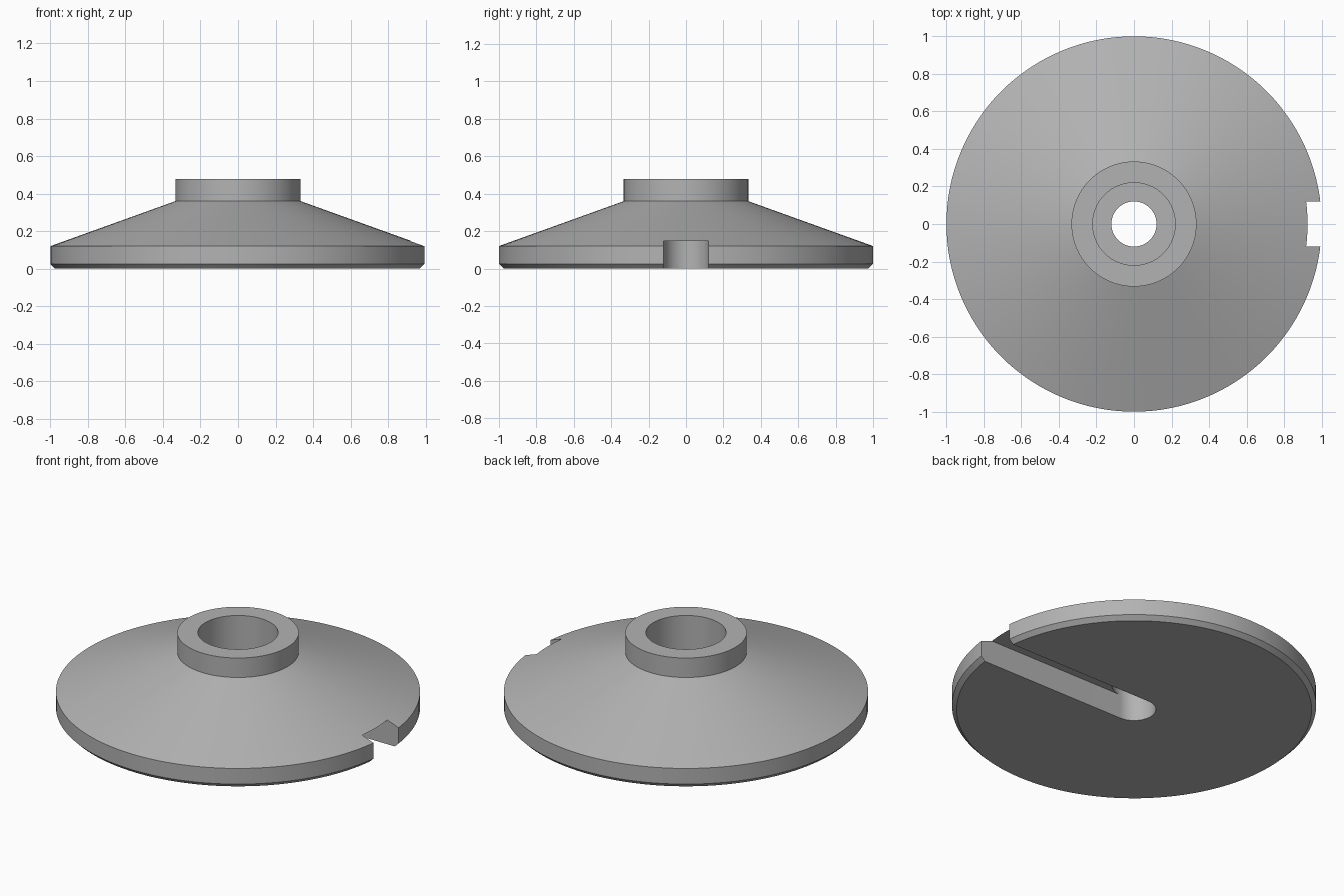
import bpy, bmesh, math
from mathutils import Vector

cube = bpy.data.objects.get("Cube")
if cube:
    bpy.data.objects.remove(cube, do_unlink=True)

SEGMENTS = 128
HOLE = 0.12
SLOT_TOP = 0.147


def make_object(name, bm):
    bmesh.ops.recalc_face_normals(bm, faces=bm.faces)
    mesh = bpy.data.meshes.new(name)
    bm.to_mesh(mesh)
    bm.free()
    obj = bpy.data.objects.new(name, mesh)
    bpy.context.collection.objects.link(obj)
    return obj


# Plain grey material
grey = bpy.data.materials.new("plain grey")
grey.use_nodes = True
colour = (0.45, 0.45, 0.45, 1)
grey.diffuse_color = colour
grey.node_tree.nodes["Principled BSDF"].inputs["Base Color"].default_value = colour

# Conical disc with raised collar and stepped bore, as a closed (radius, height) profile
profile = [(HOLE, 0), (0.975, 0), (1, 0.025), (1, 0.12), (0.333, 0.36),
           (0.333, 0.478), (0.22, 0.478), (0.22, 0.24), (HOLE, 0.24)]
bm = bmesh.new()
ring = [bm.verts.new((r, 0, z)) for r, z in profile]
edges = [bm.edges.new((a, b)) for a, b in zip(ring, ring[1:] + ring[:1])]
bmesh.ops.spin(bm, geom=ring + edges, cent=(0, 0, 0), axis=(0, 0, 1),
               angle=math.tau, steps=SEGMENTS, use_merge=True)
bmesh.ops.remove_doubles(bm, verts=bm.verts, dist=1e-5)
disc = make_object("conical_disc", bm)
disc.data.materials.append(grey)

# Slot cutter: round end around the hole, running out past the +x rim
bm = bmesh.new()
half = SEGMENTS // 2
outline = [(1.2, HOLE)]
for i in range(half + 1):
    a = math.pi / 2 + math.pi * i / half
    outline.append((HOLE * math.cos(a), HOLE * math.sin(a)))
outline.append((1.2, -HOLE))
base = bm.faces.new([bm.verts.new((x, y, -0.1)) for x, y in outline])
lift = bmesh.ops.extrude_face_region(bm, geom=[base])["geom"]
bmesh.ops.translate(bm, vec=Vector((0, 0, SLOT_TOP + 0.1)),
                    verts=[v for v in lift if isinstance(v, bmesh.types.BMVert)])
cutter = make_object("slot_cutter", bm)
cutter.hide_render = True
cutter.hide_viewport = True

# Cut the slot and keep the edges crisp
bpy.context.view_layer.objects.active = disc
disc.select_set(True)
cut = disc.modifiers.new("slot", 'BOOLEAN')
cut.operation = 'DIFFERENCE'
cut.solver = 'EXACT'
cut.object = cutter
bpy.ops.object.modifier_apply(modifier=cut.name)
bpy.data.objects.remove(cutter, do_unlink=True)
bpy.ops.object.shade_smooth_by_angle(angle=math.radians(15))
